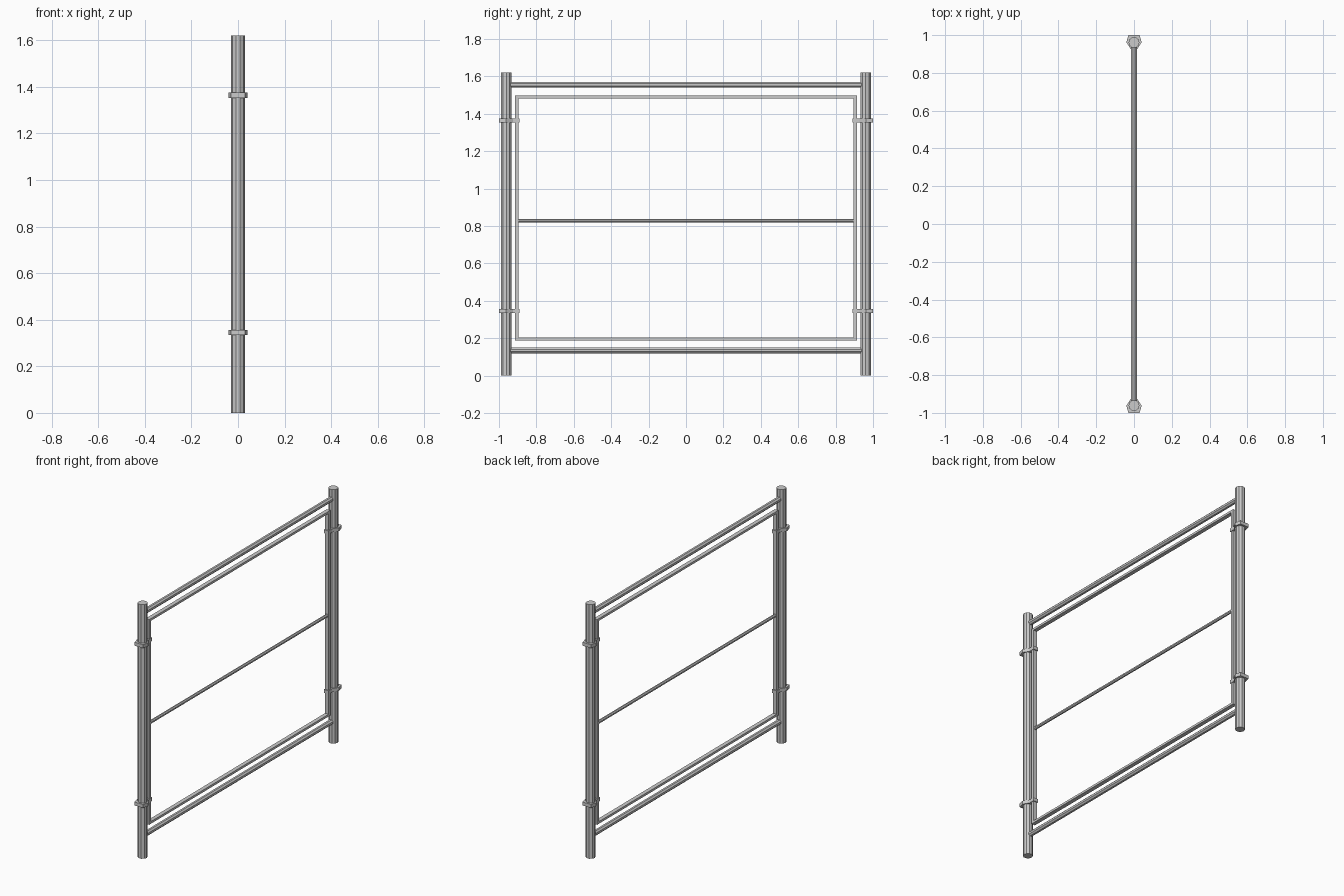
import bpy, bmesh, math
from mathutils import Matrix

if "Cube" in bpy.data.objects:
    bpy.data.objects.remove(bpy.data.objects["Cube"])


def finish(bm, name):
    bmesh.ops.recalc_face_normals(bm, faces=bm.faces)
    mesh = bpy.data.meshes.new(name)
    bm.to_mesh(mesh)
    bm.free()
    obj = bpy.data.objects.new(name, mesh)
    bpy.context.collection.objects.link(obj)
    return obj


def tube(name, centre, radius, length, sides, along_y=False):
    bm = bmesh.new()
    bmesh.ops.create_cone(bm, cap_ends=True, segments=sides, radius1=radius,
                          radius2=radius, depth=length)
    # a vertex points along +x
    turn = Matrix.Rotation(math.pi / 2, 4, 'Z')
    if along_y:
        turn = Matrix.Rotation(math.pi / 2, 4, 'X') @ Matrix.Rotation(math.pi / sides, 4, 'Z')
    bmesh.ops.transform(bm, matrix=Matrix.Translation(centre) @ turn, verts=bm.verts)
    return finish(bm, name)


def box(name, centre, size):
    bm = bmesh.new()
    bmesh.ops.create_cube(bm, size=1, matrix=Matrix.Translation(centre) @ Matrix.Diagonal((*size, 1)))
    return finish(bm, name)


def plate(name, outline, z, height):
    bm = bmesh.new()
    face = bm.faces.new([bm.verts.new((x, y, z - height / 2)) for x, y in outline])
    out = bmesh.ops.extrude_face_region(bm, geom=[face])
    top = [v for v in out["geom"] if isinstance(v, bmesh.types.BMVert)]
    bmesh.ops.translate(bm, verts=top, vec=(0, 0, height))
    return finish(bm, name)


# half of the clamp outline, from the frame side to the outer side
half = [(0.017, 0.889), (0.017, 0.925), (0.04, 0.962), (0.03, 1.0)]

for side, s in (("left", -1), ("right", 1)):
    # upright posts
    post = tube(f"{side}_post", (0, s * 0.961, 0.81), 0.029, 1.62, 10)

    # inner frame uprights
    box(f"{side}_frame_upright", (0, s * 0.904, 0.843), (0.026, 0.018, 1.308))

    # clamps joining the inner frame to the posts
    outline = [(x, s * y) for x, y in half] + [(-x, s * y) for x, y in reversed(half)]
    for level, z in (("lower", 0.345), ("upper", 1.364)):
        plate(f"{side}_{level}_clamp", outline, z, 0.022)

for level, z_rail, z_frame in (("lower", 0.135, 0.196), ("upper", 1.556, 1.49)):
    # main rails between the posts
    tube(f"{level}_rail", (0, 0, z_rail), 0.0165, 1.88, 8, True)

    # inner frame cross bars
    box(f"{level}_frame_bar", (0, 0, z_frame), (0.026, 1.79, 0.014))

# middle bar of the inner frame
tube("middle_bar", (0, 0, 0.829), 0.0105, 1.80, 8, True)
